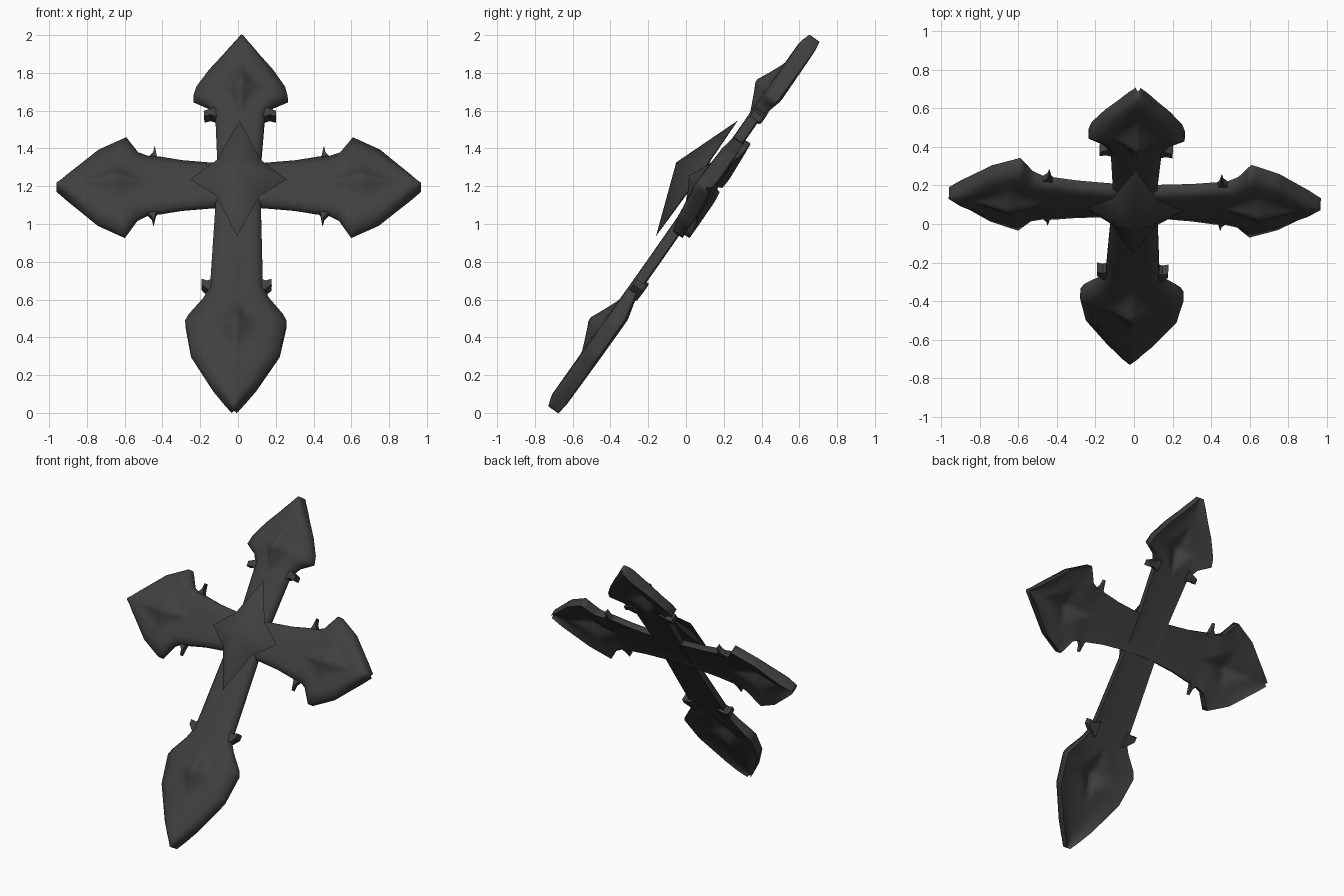
import bpy, bmesh, math
from mathutils import Matrix, Vector

cube = bpy.data.objects.get("Cube")
if cube:
    bpy.data.objects.remove(cube, do_unlink=True)

mat = bpy.data.materials.new("dark iron")
mat.use_nodes = True
COL = (0.05, 0.05, 0.05, 1)
mat.diffuse_color = COL
mat.node_tree.nodes["Principled BSDF"].inputs["Base Color"].default_value = COL

# Leaning plane of the cross: x across, y along the shaft, z out of the front
LEAN = (Matrix.Rotation(-0.03, 4, 'Z') @ Matrix.Translation((0, 0.14, 1.19))
        @ Matrix.Rotation(math.atan2(0.816, 0.578), 4, 'X'))


def place(name, bm, angle, tilt=0.0, smooth=85):
    """Turn a bmesh into a smooth-shaded object lying in the leaning plane."""
    bmesh.ops.recalc_face_normals(bm, faces=bm.faces[:])
    bm.transform(LEAN @ Matrix.Rotation(tilt, 4, 'X') @ Matrix.Rotation(angle, 4, 'Z'))
    me = bpy.data.meshes.new(name)
    bm.to_mesh(me)
    bm.free()
    ob = bpy.data.objects.new(name, me)
    bpy.context.collection.objects.link(ob)
    me.materials.append(mat)
    bpy.ops.object.select_all(action='DESELECT')
    ob.select_set(True)
    bpy.context.view_layer.objects.active = ob
    bpy.ops.object.shade_smooth_by_angle(angle=math.radians(smooth))


def subdivide(stations, step):
    """Insert evenly spaced stations along the outline."""
    out = [stations[0]]
    for (s0, w0), (s1, w1) in zip(stations, stations[1:]):
        n = max(1, math.ceil((s1 - s0) / step))
        out += [(s0 + (s1 - s0) * k / n, w0 + (w1 - w0) * k / n) for k in range(1, n + 1)]
    return out


# Half sections from the middle outward: width fraction, front, back
HEAD = [(0, .066, .002), (.1, .066, .002), (.2, .065, .001), (.32, .064, 0),
        (.45, .063, -.002), (.72, .057, -.01), (1, .036, -.027)]
SHAFT = [(0, .064, .008), (.1, .064, .008), (.2, .064, .008), (.32, .063, .008),
         (.45, .063, .008), (.72, .06, .007), (1, .045, .004)]


def around(half):
    """Full section from a half one: front edge to edge, then back."""
    front = [(-f, a) for f, a, b in half[:0:-1]] + [(f, a) for f, a, b in half]
    back = [(f, b) for f, a, b in half[::-1]] + [(-f, b) for f, a, b in half[1:]]
    return front + back


def blade(name, stations, angle, tilt, lift, neck, centre, along, across, height):
    """Slim shaft growing into a thick head with a star boss pushed through it."""
    bm = bmesh.new()
    rings = []
    end = stations[-1][0]
    for s, w in subdivide(stations, .025):
        ring = []
        thin = 1 if s < end - .06 else .7 + .3 * (end - s) / .06
        t = min(1, max(0, (s - neck) / .13))
        for (f, thick), (_, slim) in zip(around(HEAD), around(SHAFT)):
            y = w * f
            d = (abs(s - centre) / along) ** .9 + (abs(y) / across) ** .9
            h = (slim + (thick - slim) * t) * thin + height * max(0, 1 - d)
            ring.append(bm.verts.new((s, y, h + lift * min(1, s / .5))))
        rings.append(ring)
    n = len(rings[0])
    for a, b in zip(rings, rings[1:]):
        for i in range(n):
            j = (i + 1) % n
            bm.faces.new((a[i], a[j], b[j], b[i]))
    bm.faces.new(rings[0])
    bm.faces.new(rings[-1])
    place(name, bm, angle, tilt)


def spur(name, profile, side, thick, lift, angle, tilt):
    """Small hooked spur on the edge of a blade neck."""
    bm = bmesh.new()
    low = lift + .018 - thick / 2
    face = bm.faces.new([bm.verts.new((s, w * side, low)) for s, w in profile])
    top = bmesh.ops.extrude_face_region(bm, geom=[face])["geom"]
    bmesh.ops.translate(bm, vec=(0, 0, thick),
                        verts=[v for v in top if isinstance(v, bmesh.types.BMVert)])
    place(name, bm, angle, tilt, 35)


def star(name, tips, tip_heights, waist, base, peak, back):
    """Four-pointed star shell; tips = reach along +x, +y, -x, -y."""
    bm = bmesh.new()
    rim = []
    for k in range(4):
        d = Vector((math.cos(k * math.pi / 2), math.sin(k * math.pi / 2), 0))
        e = Vector((-d.y, d.x, 0))
        rim.append(bm.verts.new(d * tips[k] + Vector((0, 0, tip_heights[k]))))
        rim.append(bm.verts.new((d + e) * waist + Vector((0, 0, base))))
    top = bm.verts.new((0, 0, peak))
    low = bm.verts.new((0, 0, back))
    for i in range(8):
        j = (i + 1) % 8
        bm.faces.new((rim[i], rim[j], top))
        bm.faces.new((rim[j], rim[i], low))
    place(name, bm, 0)


# Outlines as (distance from the crossing, half width)
side_arm = [(0, .125), (.13, .13), (.3, .147), (.42, .17), (.48, .175), (.535, .2),
            (.6, .298), (.745, .22), (.86, .11), (.965, .012)]
top_arm = [(0, .115), (.13, .115), (.42, .13), (.47, .14), (.52, .17), (.57, .25),
           (.63, .235), (.74, .17), (.84, .095), (.96, .012)]
bottom_arm = [(0, .115), (.14, .12), (.4, .13), (.62, .138), (.68, .145), (.74, .175),
              (.84, .25), (.88, .268), (1.075, .235), (1.295, .115), (1.445, .012)]
side_spur = [(.415, .15), (.436, .18), (.448, .245), (.456, .205), (.472, .185), (.5, .15)]
top_spur = [(.5, .11), (.465, .19), (.43, .19), (.44, .155), (.42, .11)]
bottom_spur = [(.72, .11), (.685, .155), (.655, .185), (.62, .185), (.63, .155), (.61, .11)]

# name, outline, spur, spur thickness, angle, tilt, lift,
# then neck distance and boss centre, along, across, height
arms = [
    ("left_arm", side_arm, side_spur, .036, 0, .04, 0, .46, .65, .19, .12, .06),
    ("upper_arm", top_arm, top_spur, .06, math.pi / 2, 0, .004, .45, .6, .16, .11, .075),
    ("right_arm", side_arm, side_spur, .036, math.pi, .04, 0, .46, .65, .19, .12, .06),
    ("lower_arm", bottom_arm, bottom_spur, .06, -math.pi / 2, 0, -.004,
     .7, .94, .17, .12, .075),
]
for name, outline, hook, thick, ang, tilt, lift, *head in arms:
    blade(name, outline, ang, tilt, lift, *head)
    for side, tag in ((1, "_spur_a"), (-1, "_spur_b")):
        spur(name + tag, hook, side, thick, lift, ang, tilt)

# Large star over the crossing
star("centre_star", (.255, .37, .255, .38), (.08, .097, .08, .097), .116, .095, .235, .125)
